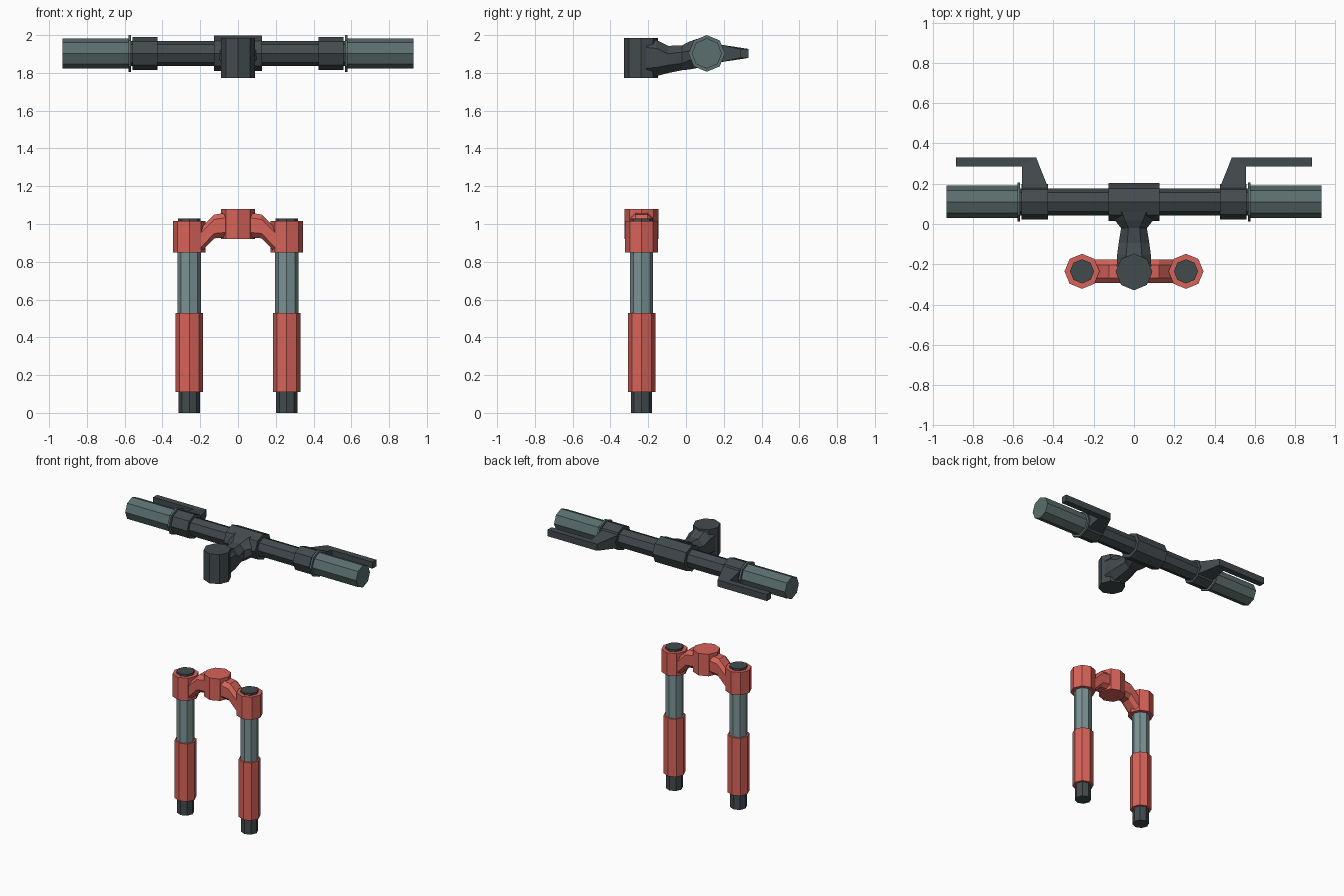
import bpy, bmesh, math
from mathutils import Matrix, Vector

if "Cube" in bpy.data.objects:
    bpy.data.objects.remove(bpy.data.objects["Cube"])


def material(name, rgb):
    m = bpy.data.materials.new(name)
    m.diffuse_color = (*rgb, 1)
    m.use_nodes = True
    m.node_tree.nodes["Principled BSDF"].inputs["Base Color"].default_value = m.diffuse_color
    return m


RED = material("red_paint", (0.68, 0.125, 0.10))
DARK = material("dark_metal", (0.055, 0.07, 0.076))
STEEL = material("steel", (0.20, 0.29, 0.30))
RUBBER = material("grip_rubber", (0.105, 0.155, 0.155))

FORK_Y, LEG_X = -0.235, 0.258
BAR_Y, BAR_Z = 0.11, 1.903


def finish(name, bm, mat):
    bmesh.ops.recalc_face_normals(bm, faces=bm.faces)
    me = bpy.data.meshes.new(name)
    bm.to_mesh(me)
    bm.free()
    me.materials.append(mat)
    ob = bpy.data.objects.new(name, me)
    bpy.context.collection.objects.link(ob)
    return ob


def mirrored(ob):
    mod = ob.modifiers.new("mirror_x", 'MIRROR')
    mod.use_axis = (True, False, False)
    mod.use_mirror_merge = False
    return ob


def octagon(name, a, b, r, mat):
    """Eight-sided rod from point a to point b, corners on the axes."""
    a, b = Vector(a), Vector(b)
    d = b - a
    rot = d.to_track_quat('Z', 'Y').to_matrix().to_4x4()
    bm = bmesh.new()
    bmesh.ops.create_cone(bm, cap_ends=True, segments=8, radius1=r, radius2=r,
                          depth=d.length,
                          matrix=Matrix.Translation((a + b) / 2) @ rot)
    return finish(name, bm, mat)


def loft(name, sections, place, mat):
    """Skin chamfered box sections (position, half width, low, high, chamfer)."""
    bm = bmesh.new()
    rings = []
    for t, w, lo, hi, c in sections:
        pts = [(w, lo + c), (w, hi - c), (w - c, hi), (c - w, hi),
               (-w, hi - c), (-w, lo + c), (c - w, lo), (w - c, lo)]
        rings.append([bm.verts.new(place(t, u, z)) for u, z in pts])
    for p, q in zip(rings, rings[1:]):
        for i in range(8):
            j = (i + 1) % 8
            bm.faces.new((p[i], p[j], q[j], q[i]))
    bm.faces.new(rings[0])
    bm.faces.new(rings[-1])
    return finish(name, bm, mat)


# Fork legs: foot, slider, stanchion, crown clamp and cap
for name, z0, z1, r, mat in [
        ("fork_foot", 0.0, 0.11, 0.056, DARK),
        ("fork_slider", 0.11, 0.53, 0.073, RED),
        ("fork_stanchion", 0.53, 0.86, 0.061, STEEL),
        ("crown_clamp", 0.85, 1.015, 0.087, RED),
        ("fork_cap", 1.01, 1.03, 0.060, DARK)]:
    mirrored(octagon(name, (LEG_X, FORK_Y, z0), (LEG_X, FORK_Y, z1), r, mat))

# Arched crown bridge with its central hub
half = [(0.24, 0.058, 0.852, 0.975, 0.026), (0.195, 0.058, 0.852, 0.98, 0.026),
        (0.125, 0.058, 0.924, 1.05, 0.026), (0.06, 0.058, 0.93, 1.06, 0.026)]
bridge = half + [(-t, *rest) for t, *rest in reversed(half)]
loft("crown_bridge", bridge, lambda t, u, z: (t, FORK_Y + u, z), RED)
octagon("crown_hub", (0, FORK_Y, 0.92), (0, FORK_Y, 1.08), 0.09, RED)

# Handlebar and stem clamp
octagon("handlebar", (-0.6, BAR_Y, BAR_Z), (0.6, BAR_Y, BAR_Z), 0.067, DARK)
octagon("stem_clamp", (-0.127, BAR_Y, BAR_Z), (0.127, BAR_Y, BAR_Z), 0.094, DARK)

# Grips, flanges and lever collars on both ends
for name, x0, x1, r, mat in [
        ("lever_collar", 0.426, 0.558, 0.088, DARK),
        ("grip_flange", 0.566, 0.579, 0.097, RUBBER),
        ("grip", 0.575, 0.93, 0.080, RUBBER)]:
    mirrored(octagon(name, (x0, BAR_Y, BAR_Z), (x1, BAR_Y, BAR_Z), r, mat))

# Stem post and the arm joining it to the bar
octagon("stem_post", (0, -0.238, 1.772), (0, -0.238, 1.986), 0.091, DARK)
loft("stem_arm", [
    (-0.21, 0.086, 1.780, 1.980, 0.045),
    (-0.155, 0.084, 1.784, 1.974, 0.045),
    (-0.095, 0.076, 1.799, 1.943, 0.042),
    (-0.02, 0.064, 1.814, 1.946, 0.036),
    (0.018, 0.095, 1.818, 1.966, 0.050),
    (0.06, 0.11, 1.826, 1.980, 0.050)],
    lambda t, u, z: (u, t, z), DARK)

# Brake levers: tapering root and flat blade, as a plan outline with thickness
plan = [(0.428, 0.10, 0.082), (0.428, 0.185, 0.046), (0.486, 0.331, 0.024),
        (0.883, 0.331, 0.024), (0.883, 0.286, 0.024), (0.557, 0.286, 0.024),
        (0.557, 0.185, 0.046), (0.557, 0.10, 0.082)]
bm = bmesh.new()
top = [bm.verts.new((x, y, BAR_Z + h)) for x, y, h in plan]
low = [bm.verts.new((x, y, BAR_Z - h)) for x, y, h in plan]
for ring in (top, low):
    for idx in ((0, 1, 6, 7), (1, 2, 5, 6), (2, 3, 4, 5)):
        bm.faces.new([ring[i] for i in idx])
for i in range(8):
    j = (i + 1) % 8
    bm.faces.new((top[i], top[j], low[j], low[i]))
mirrored(finish("brake_lever", bm, DARK))
